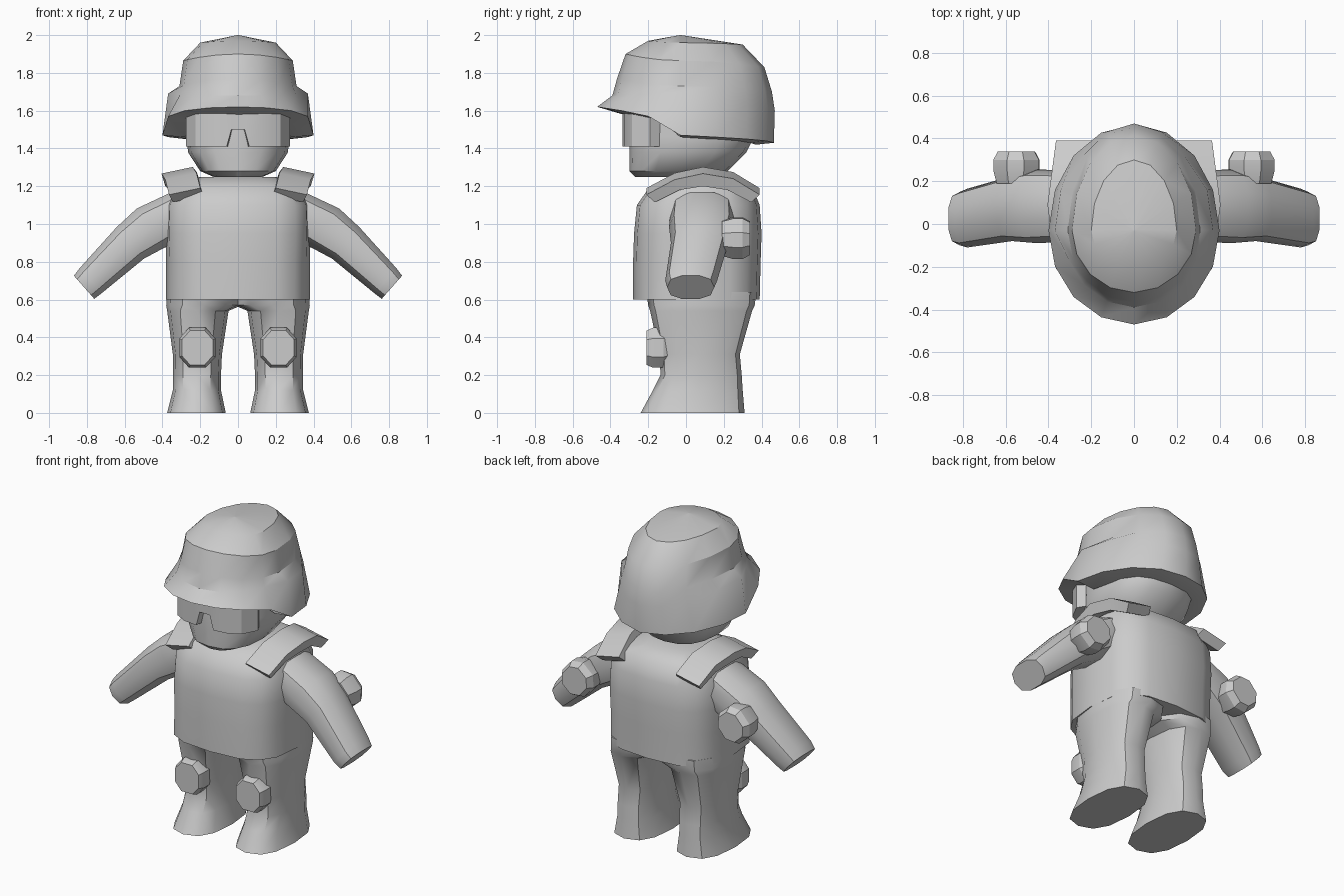
import bpy, bmesh, math
from mathutils import Vector

if "Cube" in bpy.data.objects:
    bpy.data.objects.remove(bpy.data.objects["Cube"])

grey = bpy.data.materials.new("plain grey")
grey.diffuse_color = (0.6, 0.6, 0.6, 1)
grey.use_nodes = True
grey.node_tree.nodes["Principled BSDF"].inputs["Base Color"].default_value = grey.diffuse_color


def finish(name, bm, angle=40):
    bmesh.ops.recalc_face_normals(bm, faces=bm.faces)
    me = bpy.data.meshes.new(name)
    bm.to_mesh(me)
    bm.free()
    me.materials.append(grey)
    ob = bpy.data.objects.new(name, me)
    bpy.context.collection.objects.link(ob)
    bpy.ops.object.select_all(action='DESELECT')
    ob.select_set(True)
    bpy.context.view_layer.objects.active = ob
    bpy.ops.object.shade_smooth_by_angle(angle=math.radians(angle))
    return ob


def loft(name, rings, angle=40, closed=True):
    """Skin a list of equal-length point rings and cap both ends."""
    bm = bmesh.new()
    vs = [[bm.verts.new(p) for p in r] for r in rings]
    n = len(rings[0])
    for a, b in zip(vs, vs[1:]):
        for i in range(n):
            j = (i + 1) % n
            bm.faces.new((a[i], a[j], b[j], b[i]))
    if closed:
        bm.faces.new(vs[0])
        bm.faces.new(vs[-1])
    return finish(name, bm, angle)


def outline(n, e, turn=0.0):
    """Unit superellipse points; e = 2 is a circle, higher is boxier."""
    pts = []
    for i in range(n):
        a = 2 * math.pi * (i + turn) / n
        c, s = math.cos(a), math.sin(a)
        pts.append((math.copysign(abs(c) ** (2 / e), c), math.copysign(abs(s) ** (2 / e), s)))
    return pts


def flat_ring(z, x0, x1, y0, y1, n=16, e=3.0):
    return [((x0 + x1) / 2 + u * (x1 - x0) / 2, (y0 + y1) / 2 + v * (y1 - y0) / 2, z)
            for u, v in outline(n, e)]


# Torso: z, half width, front, back
loft("torso", [flat_ring(z, -w, w, f, b) for z, w, f, b in [
    (0.60, .38, -.28, .39), (0.80, .38, -.28, .395), (0.95, .385, -.275, .40),
    (1.10, .38, -.26, .39), (1.20, .34, -.19, .35), (1.25, .20, -.08, .27)]])

# Head: z, half width, front, back
loft("head", [flat_ring(z, -w, w, f, b, 16, 2.5) for z, w, f, b in [
    (1.25, .13, -.27, .16), (1.28, .20, -.30, .22), (1.38, .265, -.30, .32),
    (1.46, .27, -.30, .36), (1.62, .27, -.29, .36)]])

# Helmet: half width, front, back, then heights at front, side, back
N = 16
RIM = [1.62, 1.615, 1.60, 1.57, 1.47, 1.46, 1.45, 1.44, 1.43]


def helmet_ring(w, f, b, zf=0, zs=0, zb=0, rim=None, ear=0.0):
    pts = []
    for i in range(N):
        a = 2 * math.pi * i / N
        k = min(i, N - i)
        c = math.cos(a)
        y = -.03 + (c * (f + .03) if c > 0 else -c * (b + .03))
        z = zs + c * c * ((zf if c > 0 else zb) - zs)
        bulge = ear if k in (4, 5) else 0
        pts.append(((w + bulge) * math.sin(a), y, rim[k] if rim else z))
    return pts


under = [z - d for z, d in zip(RIM, (.05, .045, .035, .02, .01, .01, .01, .01, .01))]
loft("helmet", [
    helmet_ring(.28, -.30, .37, rim=under),
    helmet_ring(.40, -.47, .465, rim=RIM),
    helmet_ring(.33, -.39, .47, 1.68, 1.69, 1.60, ear=.04),
    helmet_ring(.31, -.365, .455, 1.77, 1.73, 1.70),
    helmet_ring(.29, -.32, .415, 1.90, 1.865, 1.83),
    helmet_ring(.20, -.20, .30, 1.97, 1.96, 1.95),
    helmet_ring(.004, -.034, -.026, 2.0, 2.0, 2.0)], 32)

# Goggles wrapped round the face, with a nose notch: x, y, lower edge
half = [(.035, -.335, 1.50), (.06, -.335, 1.41), (.15, -.325, 1.41),
        (.225, -.285, 1.41), (.275, -.19, 1.41)]
cols = [(-x, y, z) for x, y, z in reversed(half)] + half
loft("goggles", [[(x, y, z), (x, y, 1.59), (x * .85, y + .07, 1.59), (x * .85, y + .07, z)]
                 for x, y, z in cols], 25)


def pad(name, cx, cz, tilt, layers, w, h):
    """Eight-sided guard facing along y; layers are (y, scale)."""
    ct, st = math.cos(tilt), math.sin(tilt)
    rings = []
    for y, s in layers:
        ring = []
        for u, v in outline(8, 2.3, .5):
            u, v = u * w * s * 1.08, v * h * s * 1.08
            ring.append((cx + u * ct - v * st, y, cz + u * st + v * ct))
        rings.append(ring)
    loft(name, rings, 25)


for side, s in (("right", 1), ("left", -1)):
    # Leg with flared foot: z, inner, outer, front, back
    loft(side + "_leg", [flat_ring(z, s * i, s * o, f, b, 12, 2.5) for z, i, o, f, b in [
        (0.0, .065, .375, -.24, .31), (0.12, .09, .345, -.175, .30),
        (0.20, .09, .345, -.135, .295), (0.31, .085, .345, -.14, .285),
        (0.54, .05, .375, -.19, .35), (0.57, -.02, .38, -.20, .365),
        (0.64, -.02, .375, -.21, .37)]])

    # Arm sloping down: centre x, centre z, half thickness, front, back
    rings = []
    for cx, cz, t, f, b in [(.28, 1.08, .12, -.08, .25), (.45, .985, .135, -.09, .255),
                            (.57, .90, .115, -.08, .225), (.78, .70, .092, -.11, .165),
                            (.815, .665, .085, -.10, .15)]:
        rings.append([(s * (cx + v * t * .66), (f + b) / 2 + u * (b - f) / 2, cz + v * t * .75)
                      for u, v in outline(10, 2.5)])
    loft(side + "_arm", rings)

    # Knee and elbow guards
    pad(side + "_knee_guard", s * .215, .345, 0,
        [(-.09, .85), (-.12, 1), (-.175, 1), (-.208, .86)], .095, .105)
    pad(side + "_elbow_guard", s * .55, .925, s * .72,
        [(.19, .85), (.25, 1), (.30, 1), (.34, .8)], .10, .105)

    # Shoulder plate arched front to back: outer y, outer z, inner y, inner z
    rings = []
    for yo, zo, yi, zi in [(-.21, 1.19, -.165, 1.135), (-.06, 1.27, -.035, 1.20),
                           (.09, 1.302, .09, 1.22), (.25, 1.275, .22, 1.20),
                           (.39, 1.19, .345, 1.135)]:
        m = 1 - abs(yo - .09) / .3
        x0, x1 = .20 + .04 * m, .365 + .04 * m
        rings.append([(s * x0, yo, zo), (s * x1, yo, zo - .035),
                      (s * (x1 - .02), yi, zi - .02), (s * (x0 - .02), yi, zi + .015)])
    loft(side + "_shoulder_plate", rings, 25)
